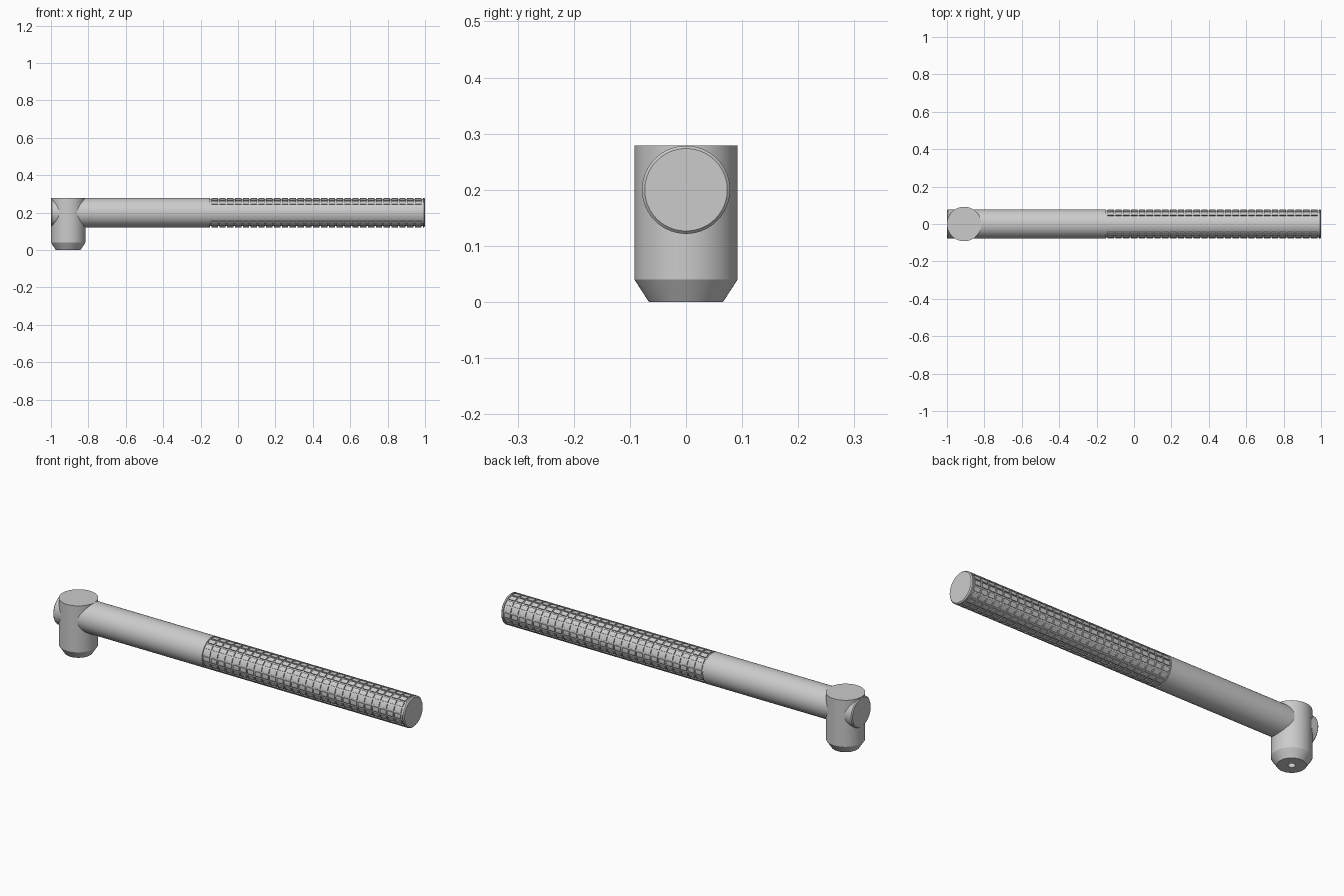
import bpy, bmesh
from math import sin, cos, pi

if "Cube" in bpy.data.objects:
    bpy.data.objects.remove(bpy.data.objects["Cube"])

AXIS_Z, R, LOW, END_R = 0.2, 0.0785, 0.073, 0.0735
COLS, ROWS = 16, 27
GRIP_A, GRIP_B, GROOVE = -0.15, 0.98, 0.008


def mesh_from_rings(name, rings, cap=True):
    """Skin a list of closed rings of points, capping both ends."""
    bm = bmesh.new()
    vs = [[bm.verts.new(p) for p in ring] for ring in rings]
    n = len(rings[0])
    for a, b in zip(vs, vs[1:]):
        for i in range(n):
            j = (i + 1) % n
            bm.faces.new((a[i], a[j], b[j], b[i]))
    bm.faces.new(vs[0][::-1])
    bm.faces.new(vs[-1])
    bmesh.ops.remove_doubles(bm, verts=bm.verts, dist=1e-5)
    bmesh.ops.recalc_face_normals(bm, faces=bm.faces)
    me = bpy.data.meshes.new(name)
    bm.to_mesh(me)
    bm.free()
    ob = bpy.data.objects.new(name, me)
    bpy.context.collection.objects.link(ob)
    bpy.ops.object.select_all(action='DESELECT')
    ob.select_set(True)
    bpy.context.view_layer.objects.active = ob
    bpy.ops.object.shade_smooth_by_angle(angle=0.5)
    return ob


# Handle: angular stations (angle, is_raised_pad), grooves between pads
pitch = 2 * pi / COLS
half = pitch / 2 - GROOVE / 2 / R
angles = []
for c in range(COLS):
    m = c * pitch
    angles += [(m - half, 0)]
    angles += [(m + half * t, 1) for t in (-1, -1 / 3, 1 / 3, 1)]
    angles += [(m + half, 0)]

# Lengthwise stations (x, radius on pads, radius in grooves)
stations = [(-1, END_R, END_R), (-0.995, R, R), (GRIP_A, R, R), (GRIP_A, LOW, LOW)]
step = (GRIP_B - GRIP_A) / ROWS
for i in range(ROWS):
    x0 = GRIP_A + i * step + GROOVE
    x1 = GRIP_A + (i + 1) * step
    stations += [(x0, LOW, LOW), (x0, R, LOW), (x1, R, LOW), (x1, LOW, LOW)]
x = GRIP_B + GROOVE
stations += [(x, LOW, LOW), (x, R, R), (0.995, R, R), (1, END_R, END_R)]

mesh_from_rings("knurled_handle", [
    [(x, (hi if up else lo) * cos(a), AXIS_Z + (hi if up else lo) * sin(a))
     for a, up in angles] for x, hi, lo in stations])

# Head: turned barrel with tapered foot and a small blind hole underneath
profile = [(0.017, 0.06), (0.017, 0), (0.066, 0), (0.092, 0.04), (0.092, 0.279)]
mesh_from_rings("head", [
    [(-0.908 + r * cos(2 * pi * i / 64), r * sin(2 * pi * i / 64), z)
     for i in range(64)] for r, z in profile])
